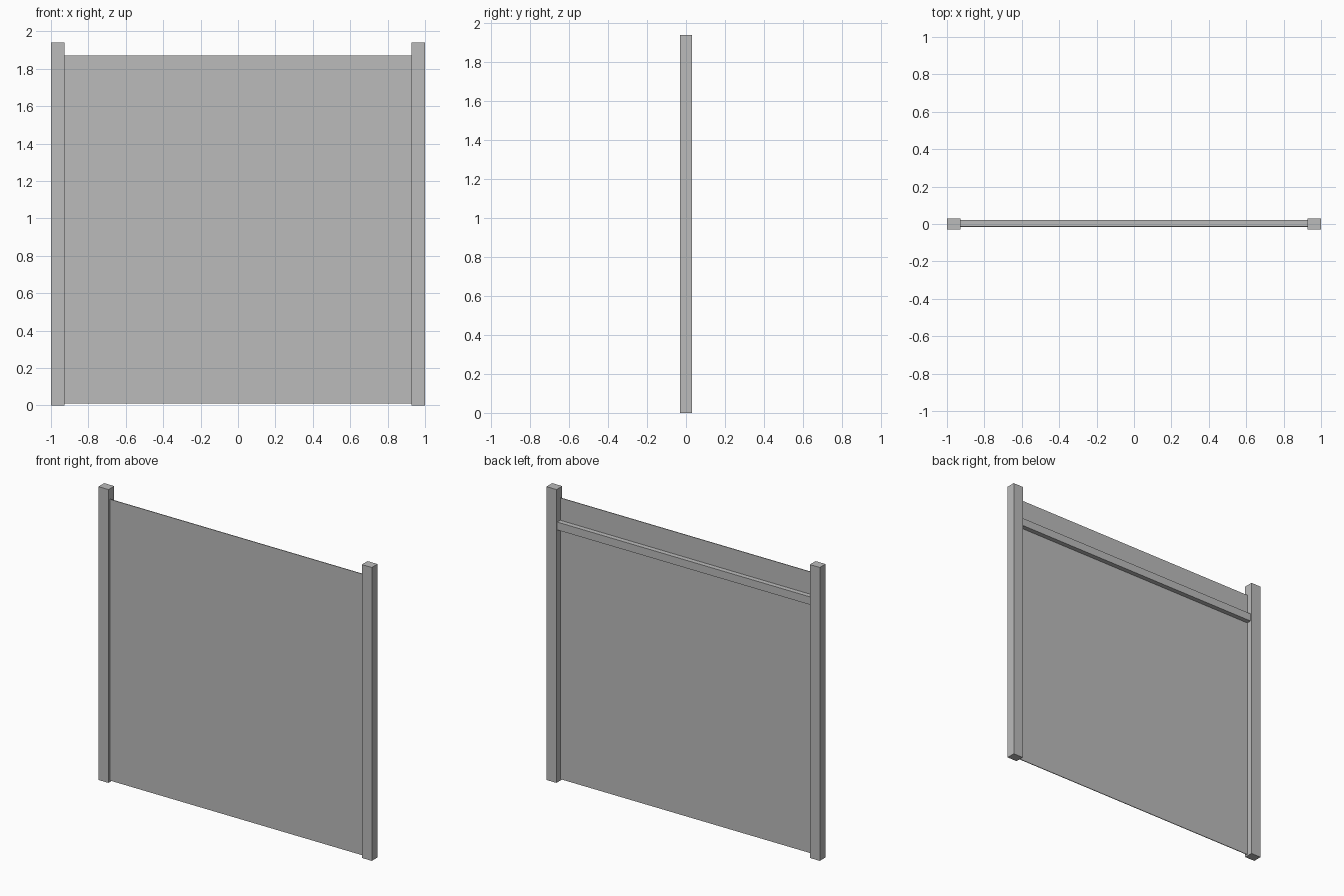
import bpy
import bmesh
from mathutils import Vector

cube = bpy.data.objects.get("Cube")
if cube:
    bpy.data.objects.remove(cube, do_unlink=True)

# Single grey finish
grey = bpy.data.materials.new("plain_grey")
grey.use_nodes = True
colour = (0.5, 0.5, 0.5, 1.0)
grey.diffuse_color = colour
grey.node_tree.nodes["Principled BSDF"].inputs["Base Color"].default_value = colour


def box(name, low, high):
    """Flat-shaded box between two opposite corners."""
    low, high = Vector(low), Vector(high)
    bm = bmesh.new()
    bmesh.ops.create_cube(bm, size=1)
    for v in bm.verts:
        v.co = (low + high) / 2 + v.co * (high - low)
    mesh = bpy.data.meshes.new(name)
    bm.to_mesh(mesh)
    bm.free()
    mesh.materials.append(grey)
    obj = bpy.data.objects.new(name, mesh)
    bpy.context.scene.collection.objects.link(obj)
    return obj


INNER = 0.927        # inner face of the posts
PANEL_FRONT = -0.015
PANEL_BACK = -0.01

# Square end posts
for side, x0, x1 in (("right", -1, -INNER), ("left", INNER, 1)):
    box(side + "_post", (x0, -0.03, 0), (x1, 0.03, 1.94))

# Thin sheet, seated a little way into the posts
box("panel", (-INNER - 0.03, PANEL_FRONT, 0.01), (INNER + 0.03, PANEL_BACK, 1.87))

# Horizontal rail behind the sheet
box("back_rail", (-INNER, PANEL_BACK, 1.67), (INNER, 0.022, 1.722))
